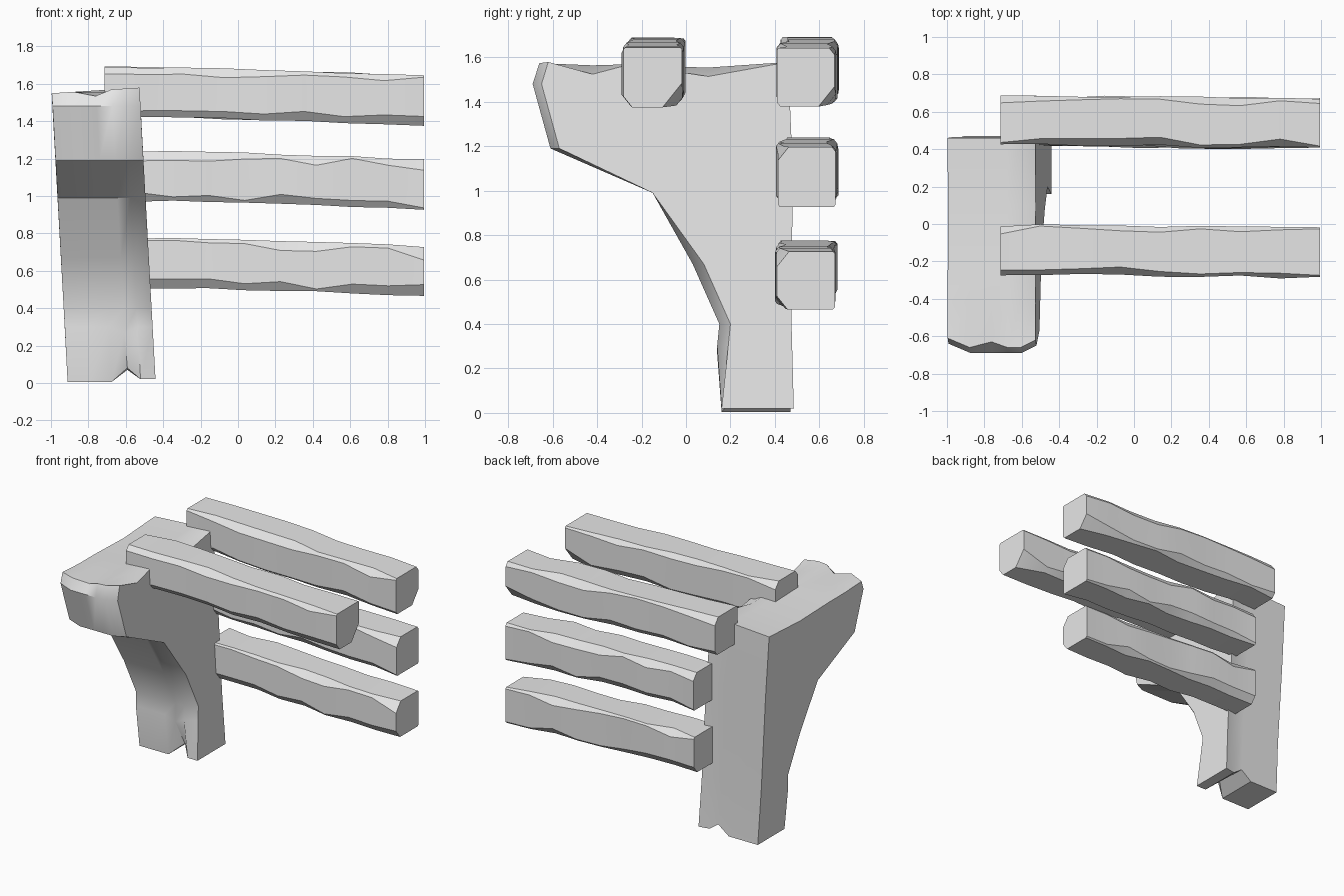
import bpy, bmesh, random
from mathutils import Vector

random.seed(4)
if "Cube" in bpy.data.objects:
    bpy.data.objects.remove(bpy.data.objects["Cube"])

grey = bpy.data.materials.new("weathered grey")
grey.use_nodes = True
colour = (0.8, 0.8, 0.8, 1)
grey.diffuse_color = colour
grey.node_tree.nodes["Principled BSDF"].inputs["Base Color"].default_value = colour


def loft(name, rings, angle):
    """Skin a row of matching closed rings and cap both ends."""
    bm = bmesh.new()
    loops = [[bm.verts.new(p) for p in ring] for ring in rings]
    n = len(loops[0])
    for a, b in zip(loops, loops[1:]):
        for i in range(n):
            j = (i + 1) % n
            bm.faces.new((a[i], a[j], b[j], b[i]))
    bm.faces.new(loops[0])
    bm.faces.new(loops[-1])
    bmesh.ops.recalc_face_normals(bm, faces=bm.faces)
    mesh = bpy.data.meshes.new(name)
    bm.to_mesh(mesh)
    bm.free()
    mesh.materials.append(grey)
    obj = bpy.data.objects.new(name, mesh)
    bpy.context.collection.objects.link(obj)
    bpy.ops.object.select_all(action="DESELECT")
    obj.select_set(True)
    bpy.context.view_layer.objects.active = obj
    bpy.ops.object.shade_smooth_by_angle(angle=angle)


# Bracket-shaped post: side outline (y, z), skinned across its width
front = [(0.16, 0.02), (0.14, 0.30), (0.15, 0.40), (0.03, 0.67),
         (-0.15, 0.99), (-0.61, 1.19), (-0.69, 1.48), (-0.66, 1.57)]
top = [(-0.42, 1.56), (-0.25, 1.56), (0.1, 1.55), (0.46, 1.57)]
back = [(0.465, 1.1), (0.46, 0.4), (0.47, 0.02)]
outline = front + top + back
last = len(outline) - 1


def post_ring(t):
    ring = []
    for i, (y, z) in enumerate(outline):
        x = -0.91 + 0.47 * t - 0.055 * z
        if t == 0 and 5 <= i <= 7:              # blunt outer front edge
            y += 0.05
        if t == 1:                              # worn inner front edge
            if 1 <= i <= 3:
                y += 0.05
            if 5 <= i <= 7:
                y += 0.04
            if i in (8, 10):
                z -= 0.045
            if i > 11:
                y += 0.015
        if t == 0.5 and i == 7:                 # chips in the front lip
            z -= 0.03
            y += 0.03
        if 7 <= i <= 11:
            z += 0.03 * (t - 0.7)
        if t == 0.68:                           # split in the foot
            if i == 0:
                y, z = y + 0.07, 0.08
            elif i == 1:
                z = 0.27
            elif i == last:
                z = 0.07
        elif i in (0, last):
            z = 0.005 if t < 0.6 else 0.02
        ring.append(Vector((x, y, z)))
    return ring


loft("post", [post_ring(t) for t in (0, 0.25, 0.5, 0.68, 0.83, 1)], 0.6)


# Rough-hewn rails: octagonal sections whose corner cuts vary along the length
def rail(name, x0, yc, ztop, end_cuts):
    rings = []
    steps = 9
    for k in range(steps):
        u = k / (steps - 1)
        x = x0 + (0.995 - x0) * u
        droop = 0.045 * u ** 1.5
        hy = 0.132 + random.uniform(-0.004, 0.006)
        y = yc + 0.012 * (0.5 - u) + random.uniform(-0.006, 0.006)
        hi = ztop - droop + random.uniform(-0.005, 0.003)
        lo = ztop - 0.268 - droop + random.uniform(-0.004, 0.006)
        cuts = [random.choice((0.012, 0.02, 0.035, 0.05)) for _ in range(4)]
        if k == steps - 1:
            cuts = end_cuts
        ring = []
        corners = ((-1, lo, 1), (1, lo, 1), (1, hi, -1), (-1, hi, -1))
        for i, ((s, z, inward), c) in enumerate(zip(corners, cuts)):
            side = Vector((x, y + s * hy, z + inward * c))
            flat = Vector((x, y + s * (hy - c * 0.8), z))
            ring += [side, flat] if i % 2 == 0 else [flat, side]
        rings.append(ring)
    loft(name, rings, 0.5)


rail("front_top_rail", -0.715, -0.145, 1.69, (0.05, 0.11, 0.01, 0.01))
rail("back_top_rail", -0.715, 0.55, 1.69, (0.02, 0.09, 0.03, 0.01))
rail("back_middle_rail", -0.54, 0.545, 1.24, (0.01, 0.01, 0.02, 0.06))
rail("back_lower_rail", -0.54, 0.54, 0.775, (0.06, 0.01, 0.01, 0.07))
